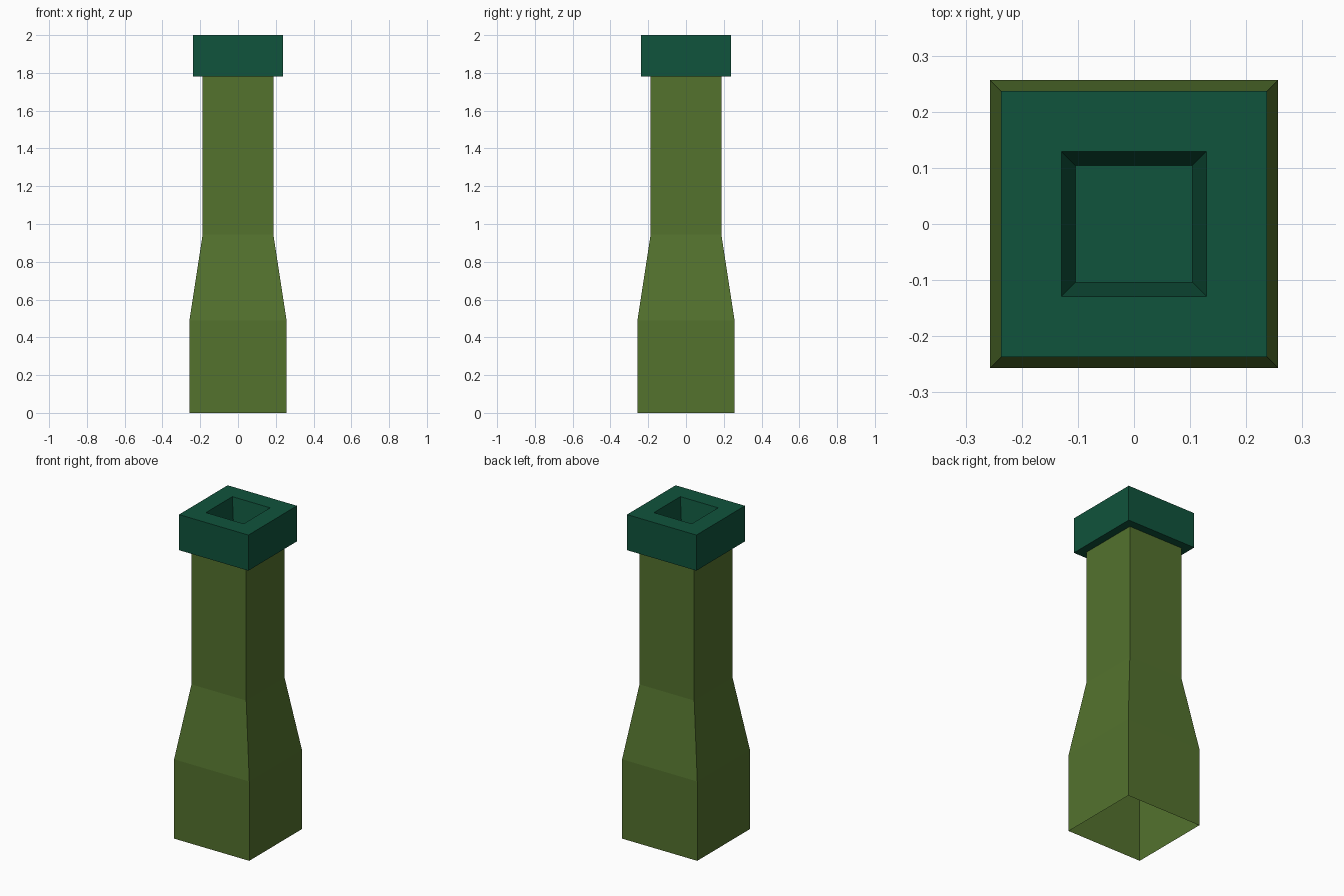
import bpy, bmesh

if "Cube" in bpy.data.objects:
    bpy.data.objects.remove(bpy.data.objects["Cube"])


def material(name, rgb):
    m = bpy.data.materials.new(name)
    m.diffuse_color = (*rgb, 1)
    m.use_nodes = True
    m.node_tree.nodes["Principled BSDF"].inputs["Base Color"].default_value = m.diffuse_color
    return m


def square_loft(name, rings, mat, close_end=False):
    """Skin square rings given as (half width, z)."""
    bm = bmesh.new()
    loops = [[bm.verts.new((sx * h, sy * h, z))
              for sx, sy in ((-1, -1), (1, -1), (1, 1), (-1, 1))]
             for h, z in rings]
    for a, b in zip(loops, loops[1:]):
        for i in range(4):
            j = (i + 1) % 4
            bm.faces.new((a[i], a[j], b[j], b[i]))
    if close_end:
        bm.faces.new(loops[-1])
    mesh = bpy.data.meshes.new(name)
    bm.to_mesh(mesh)
    bm.free()
    mesh.materials.append(mat)
    ob = bpy.data.objects.new(name, mesh)
    bpy.context.collection.objects.link(ob)
    return ob


olive = material("olive green", (0.087, 0.168, 0.027))
teal = material("dark teal green", (0.005, 0.087, 0.045))

# Tapered square body, open underneath
square_loft("body", [(0.257, 0), (0.257, 0.49), (0.187, 0.945), (0.187, 1.78)], olive)

# Overhanging collar with a tapered recess in its top
square_loft("collar", [(0.187, 1.78), (0.237, 1.78), (0.237, 2.0),
                       (0.129, 2.0), (0.104, 1.85)], teal, close_end=True)
